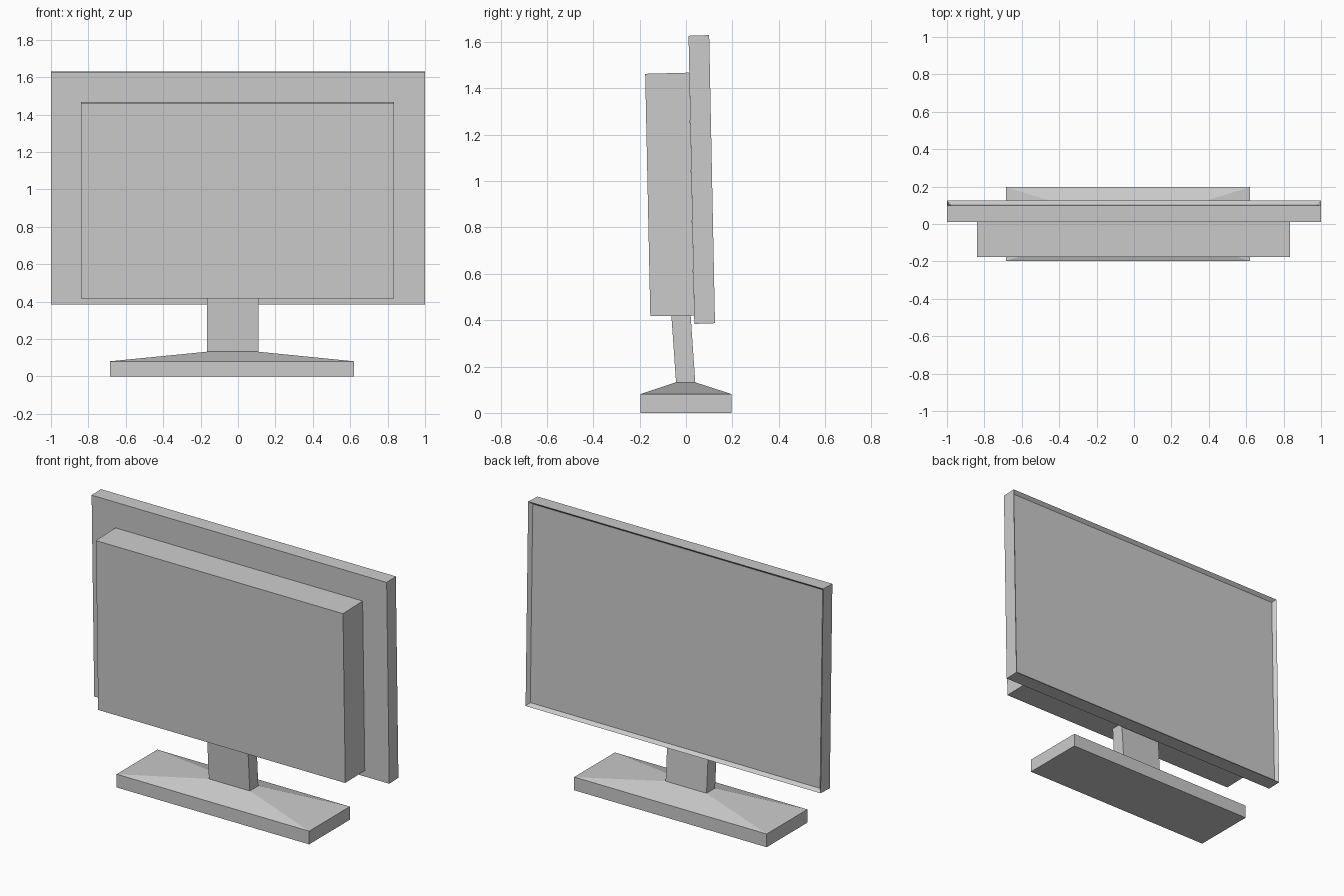
import bpy, bmesh

if "Cube" in bpy.data.objects:
    bpy.data.objects.remove(bpy.data.objects["Cube"])


def finish(name, bm):
    bmesh.ops.recalc_face_normals(bm, faces=bm.faces[:])
    mesh = bpy.data.meshes.new(name)
    bm.to_mesh(mesh)
    bm.free()
    obj = bpy.data.objects.new(name, mesh)
    bpy.context.collection.objects.link(obj)
    return obj


def side_profile(x0, x1, profile):
    """Extrude a closed (y, z) side profile from x0 to x1."""
    bm = bmesh.new()
    face = bm.faces.new([bm.verts.new((x0, y, z)) for y, z in profile])
    new = bmesh.ops.extrude_face_region(bm, geom=[face])["geom"]
    verts = [v for v in new if isinstance(v, bmesh.types.BMVert)]
    bmesh.ops.translate(bm, verts=verts, vec=(x1 - x0, 0, 0))
    bmesh.ops.recalc_face_normals(bm, faces=bm.faces[:])
    return bm


# Screen panel, leaning slightly, with a recessed display on the +y side
bm = side_profile(-1, 1, [(0.036, 0.384), (0.125, 0.387), (0.1, 1.63), (0.011, 1.627)])
display = max(bm.faces, key=lambda f: f.normal.y)
bmesh.ops.inset_region(bm, faces=[display], thickness=0.025)
bmesh.ops.translate(bm, verts=display.verts[:], vec=(0, -0.02, 0))
finish("screen_panel", bm)

# Deep housing on the other side of the screen
finish("rear_housing", side_profile(-0.84, 0.835,
       [(-0.154, 0.417), (0.035, 0.421), (0.014, 1.468), (-0.176, 1.463)]))

# Slanted neck
finish("neck", side_profile(-0.167, 0.11,
       [(-0.043, 0.132), (0.04, 0.132), (0.02, 0.421), (-0.063, 0.419)]))

# Base: low slab with a sloped top rising to the neck
bm = bmesh.new()
rings = []
for x0, x1, y0, y1, z in [(-0.685, 0.62, -0.197, 0.197, 0),
                          (-0.685, 0.62, -0.197, 0.197, 0.081),
                          (-0.167, 0.11, -0.043, 0.04, 0.132)]:
    rings.append([bm.verts.new((x, y, z)) for x, y in
                  [(x0, y0), (x1, y0), (x1, y1), (x0, y1)]])
for low, high in zip(rings, rings[1:]):
    for i in range(4):
        j = (i + 1) % 4
        bm.faces.new([low[i], low[j], high[j], high[i]])
bm.faces.new(rings[0])
bm.faces.new(rings[-1])
finish("base", bm)
